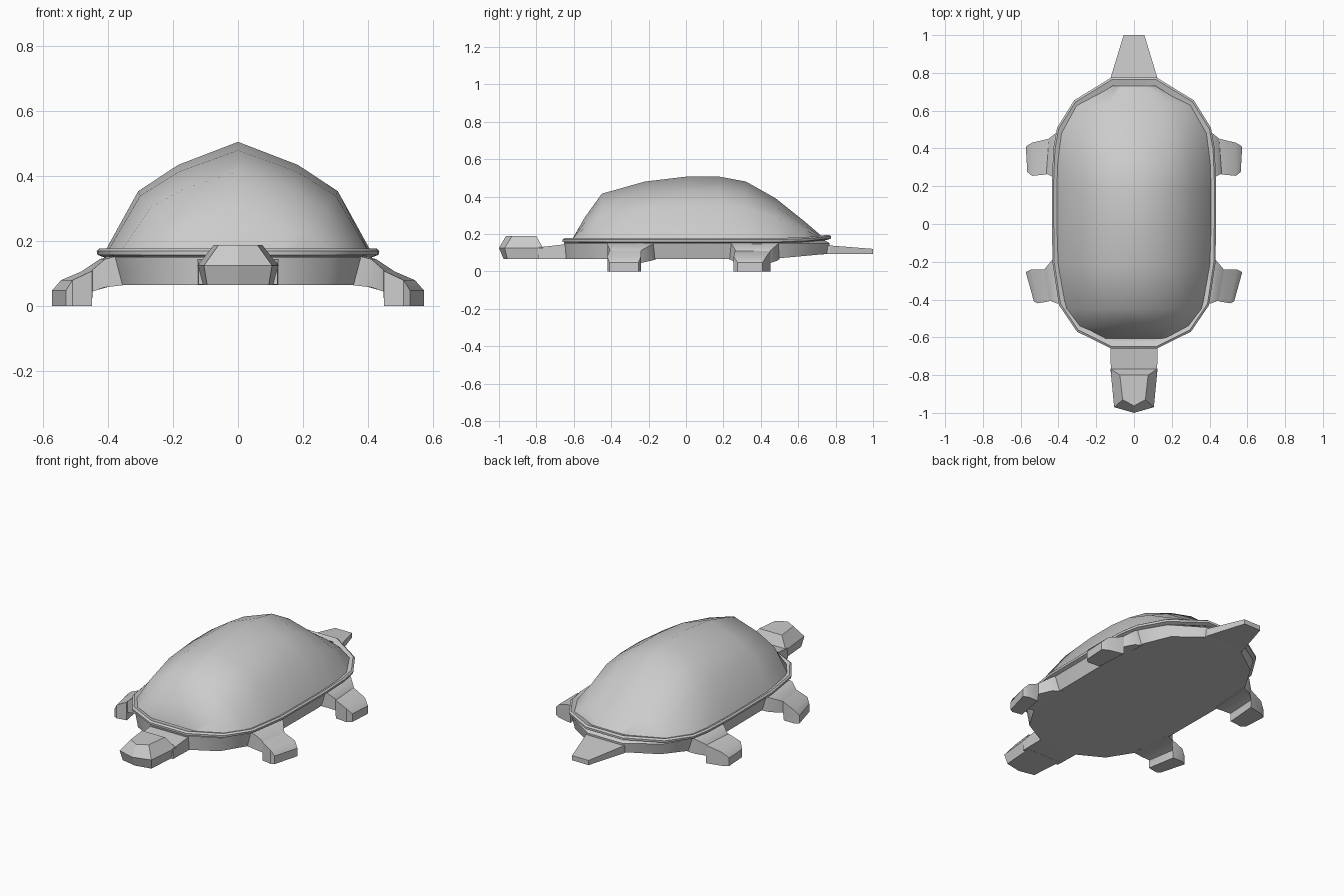
import bpy, math

if "Cube" in bpy.data.objects:
    bpy.data.objects.remove(bpy.data.objects["Cube"])


def make(name, verts, faces, smooth=None):
    me = bpy.data.meshes.new(name)
    me.from_pydata(verts, [], faces)
    ob = bpy.data.objects.new(name, me)
    bpy.context.collection.objects.link(ob)
    bpy.ops.object.select_all(action='DESELECT')
    ob.select_set(True)
    bpy.context.view_layer.objects.active = ob
    bpy.ops.object.mode_set(mode='EDIT')
    bpy.ops.mesh.select_all(action='SELECT')
    bpy.ops.mesh.normals_make_consistent(inside=False)
    bpy.ops.object.mode_set(mode='OBJECT')
    if smooth:
        bpy.ops.object.shade_smooth_by_angle(angle=math.radians(smooth))
    return ob


def loft(name, rings, smooth=None, caps=(True, True), wrap=False):
    """Bridge closed rings of equal length."""
    n = len(rings[0])
    verts = [p for r in rings for p in r]
    faces = []
    for i in range(len(rings) if wrap else len(rings) - 1):
        a, b = i * n, (i + 1) % len(rings) * n
        faces += [(a + k, a + (k + 1) % n, b + (k + 1) % n, b + k) for k in range(n)]
    if caps[0] and not wrap:
        faces.append(tuple(range(n)))
    if caps[1] and not wrap:
        faces.append(tuple(range(len(verts) - n, len(verts))))
    return make(name, verts, faces, smooth)


# Plan outline shared by body and rim
half = [(.12, -.66), (.30, -.57), (.395, -.43), (.43, -.2), (.433, .2),
        (.425, .4), (.405, .51), (.315, .655), (.12, .775)]
outline = half + [(-x, y) for x, y in reversed(half)]


def ring(sx, sy, zf):
    return [(x * sx, .055 + (y - .055) * sy, zf(y)) for x, y in outline]


# Body with flat belly rising towards the tail
belly = lambda y: .065 + max(0, y - .45) * .09
loft("body", [ring(.90, .985, belly), ring(.955, .99, lambda y: .15),
              ring(.93, .95, lambda y: .168)], 30)


# Rim around the shell, lifted at the back
def rim_z(z):
    return lambda y: z + max(0, y - .6) * .1


loft("shell_rim", [ring(.95, .97, rim_z(.15)), ring(1, 1, rim_z(.158)),
                   ring(1.005, 1, rim_z(.17)), ring(.985, .985, rim_z(.178)),
                   ring(.93, .94, rim_z(.168))], 40, wrap=True)

# Domed shell: cross-sections (y, half width, ridge height)
stations = [(-.605, .17, .178), (-.54, .29, .29), (-.45, .36, .415), (-.22, .402, .48),
            (0, .41, .506), (.18, .41, .506), (.32, .405, .48), (.48, .385, .39),
            (.63, .31, .27), (.735, .12, .18)]
arch = [(1, 0), (.75, .55), (.45, .79), (0, 1), (-.45, .79), (-.75, .55), (-1, 0)]
loft("shell_dome", [[(w * u, y, .168 + (h - .168) * v) for u, v in arch]
                    for y, w, h in stations], 45)


def box_ring(y, w, z0, z1):
    return [(-w, y, z0), (w, y, z0), (w, y, z1), (-w, y, z1)]


# Neck and tail
loft("neck", [box_ring(-.58, .125, .065, .148), box_ring(-.66, .125, .065, .143),
              box_ring(-.79, .122, .066, .128)])
loft("tail", [box_ring(.62, .125, .085, .15), box_ring(.77, .125, .093, .138),
              box_ring(1.0, .055, .092, .12)])


# Faceted head: stacked horizontal outlines with pointed snout
def head_ring(z, back, wb, front, wf, tip):
    return [(-wb, back, z), (-wf, front, z), (0, tip, z), (wf, front, z), (wb, back, z)]


loft("head", [head_ring(.065, -.76, .11, -.955, .095, -.975),
              head_ring(.125, -.765, .125, -.97, .105, -1.0),
              head_ring(.188, -.80, .075, -.93, .06, -.963)])


# Legs: sections ((x, y) one edge, (x, y) other edge, bottom, top)
def leg(name, sections):
    rings = [[(*a, z0), (*b, z0), (*b, z1), (*a, z1)] for a, b, z0, z1 in sections]
    for side, s in (("right", 1), ("left", -1)):
        loft(f"{name}_{side}", [[(s * x, y, z) for x, y, z in r] for r in rings], 35)


leg("front_leg", [((.35, -.42), (.37, -.16), .065, .16),
                  ((.41, -.42), (.425, -.18), .058, .145),
                  ((.448, -.405), (.475, -.24), .045, .112),
                  ((.45, -.41), (.48, -.24), 0, .108),
                  ((.51, -.42), (.545, -.24), 0, .08),
                  ((.53, -.41), (.573, -.255), 0, .048)])
leg("hind_leg", [((.36, .50), (.38, .23), .065, .16),
                 ((.405, .49), (.42, .245), .058, .145),
                 ((.45, .452), (.46, .265), .045, .112),
                 ((.45, .452), (.465, .262), 0, .108),
                 ((.54, .43), (.54, .255), 0, .08),
                 ((.573, .41), (.565, .275), 0, .048)])
